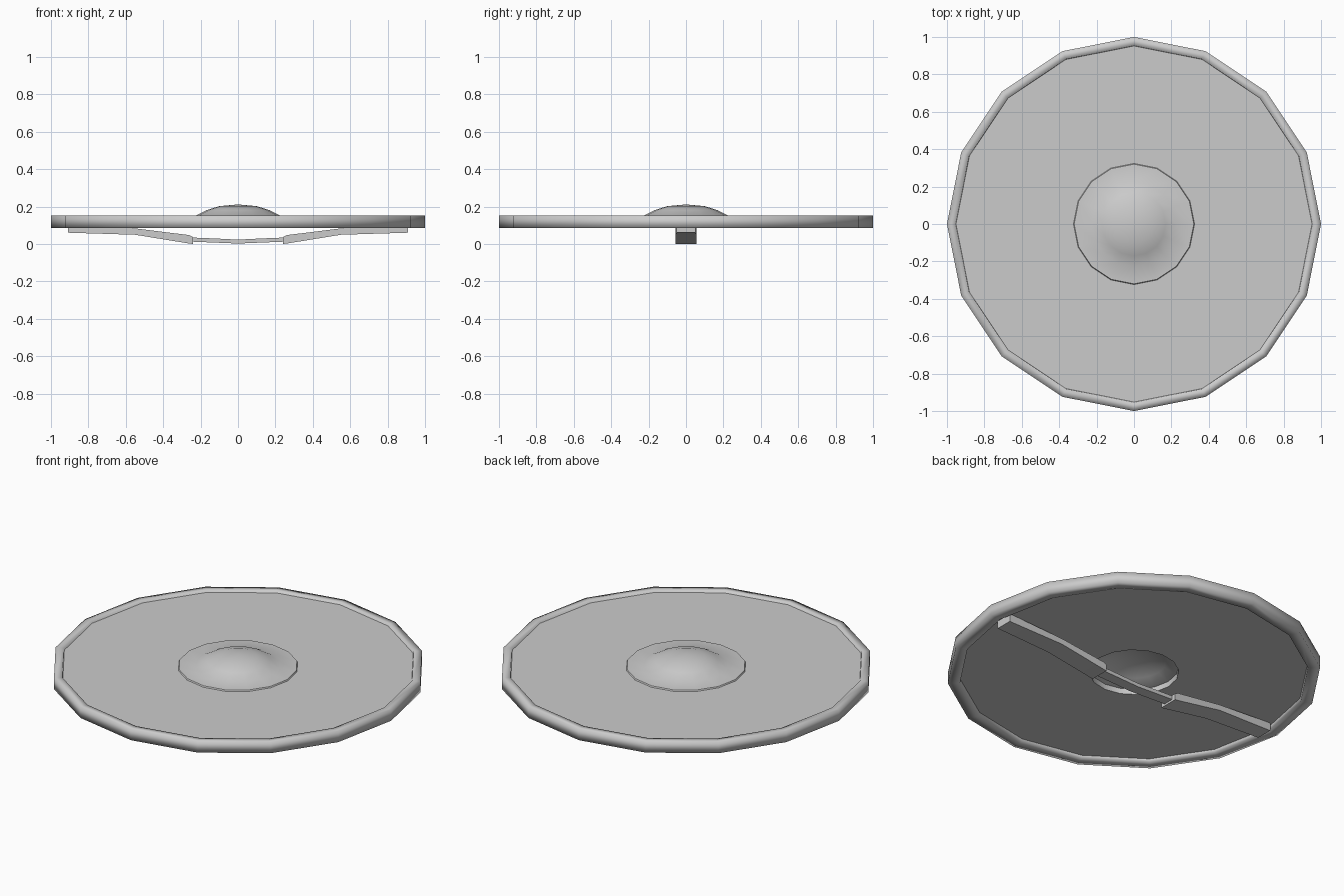
import bpy, math

if "Cube" in bpy.data.objects:
    bpy.data.objects.remove(bpy.data.objects["Cube"])

SIDES = 16

def make(name, verts, faces, angle):
    me = bpy.data.meshes.new(name)
    me.from_pydata(verts, [], faces)
    ob = bpy.data.objects.new(name, me)
    bpy.context.collection.objects.link(ob)
    bpy.ops.object.select_all(action='DESELECT')
    ob.select_set(True)
    bpy.context.view_layer.objects.active = ob
    bpy.ops.object.mode_set(mode='EDIT')
    bpy.ops.mesh.select_all(action='SELECT')
    bpy.ops.mesh.remove_doubles(threshold=0.0001)
    bpy.ops.mesh.normals_make_consistent(inside=False)
    bpy.ops.object.mode_set(mode='OBJECT')
    bpy.ops.object.shade_smooth_by_angle(angle=math.radians(angle))
    return ob

def lathe(name, profile, angle=40):
    """Spin a closed (radius, z) profile around z."""
    n = len(profile)
    verts = [(r * math.cos(2 * math.pi * i / SIDES), r * math.sin(2 * math.pi * i / SIDES), z)
             for i in range(SIDES) for r, z in profile]
    faces = []
    for i in range(SIDES):
        a, b = i * n, (i + 1) % SIDES * n
        for j in range(n):
            k = (j + 1) % n
            if profile[j][0] + profile[k][0] > 0:
                faces.append((a + j, b + j, b + k, a + k))
    return make(name, verts, faces, angle)

def bar(name, stations, angle=40):
    """Box-section bar along x; stations are (x, half width, bottom z, top z)."""
    verts, faces = [], []
    for x, w, lo, hi in stations:
        verts += [(x, -w, lo), (x, w, lo), (x, w, hi), (x, -w, hi)]
    for s in range(len(stations) - 1):
        for j in range(4):
            k = (j + 1) % 4
            faces.append((s * 4 + j, s * 4 + k, s * 4 + 4 + k, s * 4 + 4 + j))
    e = len(verts) - 4
    faces += [(0, 1, 2, 3), (e, e + 1, e + 2, e + 3)]
    return make(name, verts, faces, angle)

# Flat board with a hole behind the boss
lathe("shield_board", [(0.24, 0.108), (0.97, 0.108), (0.97, 0.143), (0.24, 0.143)])

# Raised edge band, shaded round
lathe("shield_rim", [(0.95, 0.135), (0.955, 0.155), (1.0, 0.154),
                     (1.0, 0.089), (0.935, 0.088), (0.93, 0.115)], 100)

# Hollow domed boss with a flat flange
lathe("boss", [(0.325, 0.140), (0.32, 0.150), (0.225, 0.154), (0.17, 0.183), (0.10, 0.205),
               (0.0, 0.214), (0.0, 0.200), (0.10, 0.191), (0.17, 0.168), (0.23, 0.140)], 50)

# Handle straps on either side of the grip
for side, label in ((1, "right"), (-1, "left")):
    bar("handle_strap_" + label, [(side * 0.24, 0.057, 0.003, 0.040),
                                  (side * 0.26, 0.057, 0.005, 0.050),
                                  (side * 0.55, 0.057, 0.052, 0.086),
                                  (side * 0.91, 0.050, 0.063, 0.110)], 40)

# Thin curved grip
bar("handle_grip", [(-0.27, 0.032, 0.016, 0.038), (-0.12, 0.032, 0.010, 0.032),
                    (0.0, 0.032, 0.005, 0.026),
                    (0.12, 0.032, 0.010, 0.032), (0.27, 0.032, 0.016, 0.038)])

# Stand the lowest point on the ground
for ob in bpy.data.objects:
    ob.location.z = -0.003
